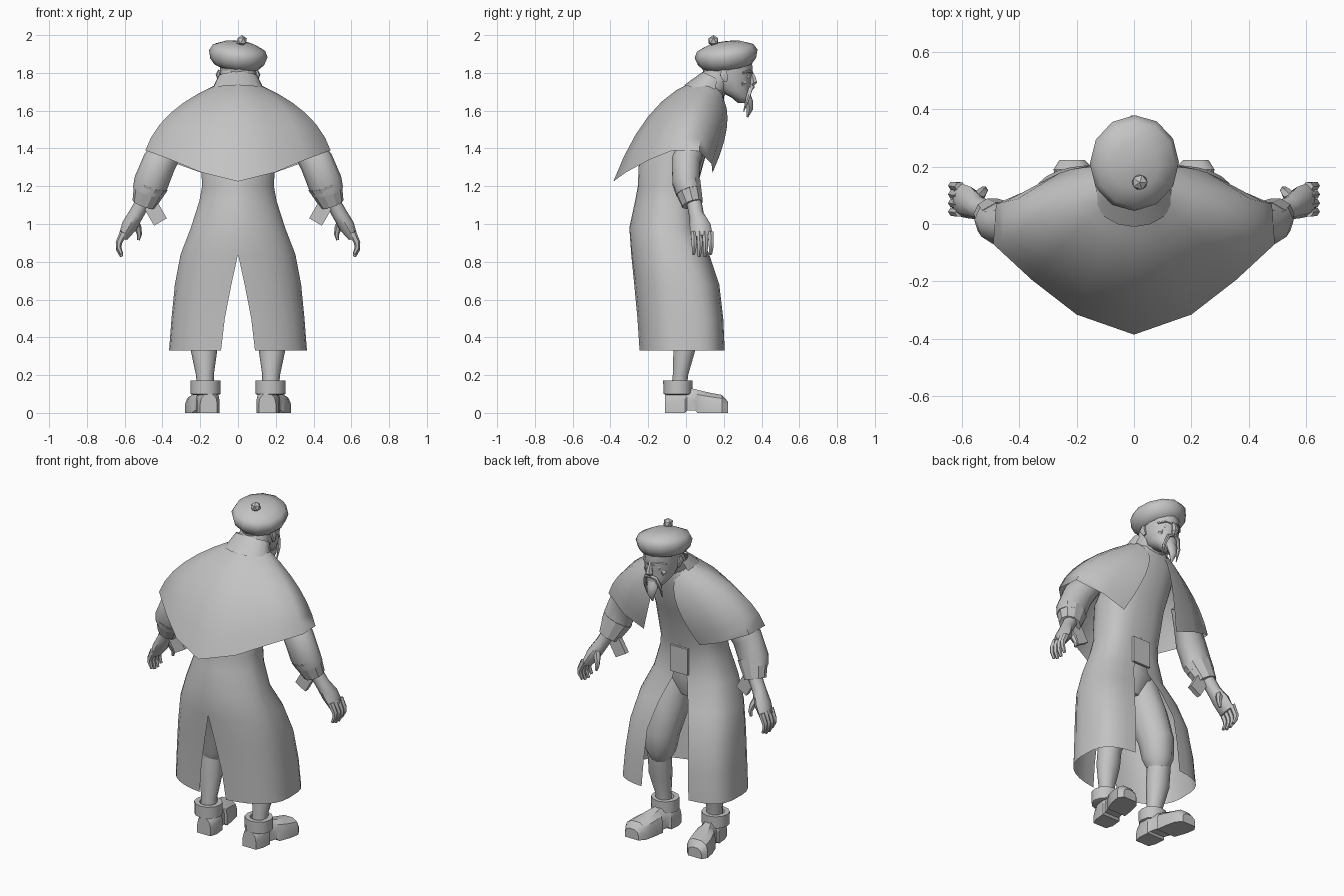
import bpy, bmesh, math
from mathutils import Vector, Matrix

cube = bpy.data.objects.get("Cube")
if cube:
    bpy.data.objects.remove(cube, do_unlink=True)

GREY = 0.55
clay = bpy.data.materials.new("plain grey")
clay.use_nodes = True
clay.diffuse_color = (GREY, GREY, GREY, 1)
clay.node_tree.nodes["Principled BSDF"].inputs["Base Color"].default_value = (GREY, GREY, GREY, 1)


def finish(name, bm, mirror=False, angle=40):
    """Turn a bmesh into a shaded object, optionally mirrored across x."""
    bmesh.ops.recalc_face_normals(bm, faces=bm.faces)
    mesh = bpy.data.meshes.new(name)
    bm.to_mesh(mesh)
    bm.free()
    mesh.materials.append(clay)
    obj = bpy.data.objects.new(name, mesh)
    bpy.context.collection.objects.link(obj)
    bpy.ops.object.select_all(action='DESELECT')
    obj.select_set(True)
    bpy.context.view_layer.objects.active = obj
    bpy.ops.object.shade_smooth_by_angle(angle=math.radians(angle))
    if mirror:
        mod = obj.modifiers.new("Mirror", 'MIRROR')
        mod.use_clip = True
    return obj


def loft(name, rows, closed=True, caps=True, mirror=False, angle=40):
    """Skin a list of equal-length point rows."""
    bm = bmesh.new()
    grid = [[bm.verts.new(p) for p in row] for row in rows]
    n = len(rows[0])
    for a, b in zip(grid, grid[1:]):
        for i in range(n if closed else n - 1):
            j = (i + 1) % n
            bm.faces.new((a[i], a[j], b[j], b[i]))
    if closed and caps:
        bm.faces.new(grid[0])
        bm.faces.new(grid[-1])
    bmesh.ops.remove_doubles(bm, verts=bm.verts, dist=0.0005)
    return finish(name, bm, mirror, angle)


def oval(z, cy, rx, ry, sides=12, cx=0):
    turn = [2 * math.pi * i / sides for i in range(sides)]
    return [Vector((cx + rx * math.sin(a), cy - ry * math.cos(a), z)) for a in turn]


def tube(name, stations, sides=8, mirror=True, caps=True, angle=50):
    """Limb through stations of x, y, z, sideways radius, depth radius."""
    pts = [Vector(s[:3]) for s in stations]
    rows = []
    for i, s in enumerate(stations):
        d = (pts[min(i + 1, len(pts) - 1)] - pts[max(i - 1, 0)]).normalized()
        side = d.cross(Vector((0, 1, 0))).normalized()
        deep = side.cross(d)
        ring = [2 * math.pi * k / sides for k in range(sides)]
        rows.append([pts[i] + side * s[3] * math.cos(a) + deep * s[4] * math.sin(a) for a in ring])
    return loft(name, rows, True, caps, mirror, angle)


def box(name, centre, size, tilt=0, mirror=False):
    bm = bmesh.new()
    mat = Matrix.Translation(centre) @ Matrix.Rotation(tilt, 4, 'Y') @ Matrix.Diagonal((*size, 1))
    bmesh.ops.create_cube(bm, size=1, matrix=mat)
    return finish(name, bm, mirror)


def ball(name, centre, radius, mirror=False, detail=2):
    bm = bmesh.new()
    bmesh.ops.create_icosphere(bm, subdivisions=detail, radius=radius, matrix=Matrix.Translation(centre))
    return finish(name, bm, mirror)


# Long coat: height, half width, back, front, back slit, front opening, back and front squareness
COAT = [(1.72, .09, .05, .2, 0, 0, 1, .8), (1.62, .2, -.08, .2, 0, 0, 1.1, .8),
        (1.42, .2, -.245, .12, 0, 0, 1.15, .8), (1.2, .19, -.255, .06, 0, 0, 1.15, .7),
        (1.12, .205, -.27, .05, 0, .02, 1.15, .7), (.98, .25, -.3, .06, 0, .05, 1.1, .7),
        (.84, .305, -.29, .125, 0, .1, 1, .65), (.68, .335, -.275, .18, .035, .14, .95, .6),
        (.5, .352, -.26, .2, .07, .15, .9, .55), (.33, .365, -.25, .208, .09, .16, .88, .55)]
COLS = 14
coat = []
for z, hw, back, front, slit, gap, back_pow, front_pow in COAT:
    start = math.asin((slit / hw) ** (1 / back_pow))
    end = math.pi - math.asin((gap / hw) ** (1 / front_pow))
    row = []
    for i in range(COLS + 1):
        a = start + (end - start) * i / COLS
        c = math.cos(a)
        power = back_pow if c > 0 else front_pow
        x = hw * abs(math.sin(a)) ** power
        y = (back + front) / 2 - (front - back) / 2 * math.copysign(abs(c) ** power, c)
        row.append((x if x > .001 else 0, y, z))
    coat.append(row)
loft("long_coat", coat, closed=False, mirror=True, angle=60)

# Hanging belt flap
box("belt_flap", (0, .062, 1.1), (.12, .015, .16))

# Shoulder cape: neck, middle and hem point of each column, back to front
CAPE = [((0, .03, 1.75), (0, -.2, 1.57), (0, -.385, 1.225)),
        ((.05, .05, 1.75), (.14, -.165, 1.57), (.2, -.315, 1.275)),
        ((.09, .08, 1.745), (.26, -.08, 1.585), (.355, -.195, 1.34)),
        ((.11, .12, 1.74), (.36, -.01, 1.585), (.49, -.07, 1.39)),
        ((.1, .16, 1.72), (.35, .1, 1.57), (.48, .07, 1.385)),
        ((.09, .19, 1.69), (.22, .19, 1.53), (.33, .135, 1.32)),
        ((.06, .2, 1.66), (.095, .215, 1.5), (.19, .14, 1.27))]
STEPS = 6
cape = []
for k in range(STEPS + 1):
    t = k / STEPS
    weights = ((1 - t) * (1 - 2 * t), 4 * t * (1 - t), t * (2 * t - 1))
    cape.append([sum((Vector(p) * w for p, w in zip(col, weights)), Vector()) for col in CAPE])
loft("shoulder_cape", cape, closed=False, mirror=True, angle=60)

# Neck and open collar
tube("neck", [(0, .1, 1.66, .1, .07), (0, .15, 1.74, .095, .08), (0, .2, 1.82, .09, .1)], 12, mirror=False)
collar = []
for rx, depth, lift in ((.14, .11, 0), (.106, .055, .07)):
    arc = [math.pi * (i / 10 - .5) * 1.3 for i in range(11)]
    collar.append([(rx * math.sin(a), .1 + lift * .6 - depth * math.cos(a),
                    1.71 + lift + .025 * math.cos(a)) for a in arc])
loft("collar", collar, closed=False, angle=60)

# Head and face
HEAD = [(1.64, .305, .025, .03), (1.67, .29, .055, .05), (1.71, .25, .08, .09),
        (1.76, .225, .092, .12), (1.8, .222, .098, .13), (1.86, .215, .1, .135)]
loft("head", [oval(*h, sides=14) for h in HEAD], angle=60)
tube("nose", [(0, .342, 1.81, .01, .01), (0, .353, 1.775, .015, .018),
              (0, .358, 1.75, .022, .022), (0, .348, 1.735, .014, .012)], 6, mirror=False)
tube("brow", [(.012, .345, 1.8, .009, .012), (.045, .332, 1.809, .01, .012),
              (.078, .3, 1.799, .006, .008)], 6)
ball("eye", (.04, .322, 1.78), .014, True)
tube("cheek", [(.045, .308, 1.765, .012, .012), (.055, .3, 1.745, .022, .018),
               (.05, .295, 1.715, .012, .012)], 6)
tube("ear", [(.098, .2, 1.815, .008, .015), (.106, .2, 1.79, .012, .022),
             (.097, .21, 1.755, .007, .012)], 6)
tube("moustache", [(.004, .352, 1.726, .009, .012), (.035, .342, 1.715, .011, .012),
                   (.052, .325, 1.66, .01, .011), (.052, .305, 1.595, .003, .003)], 6)
tube("goatee", [(0, .318, 1.69, .03, .02), (0, .33, 1.65, .036, .024),
                (0, .338, 1.61, .024, .018), (0, .325, 1.565, .005, .004)], 8, mirror=False)

# Beret with pompom
BERET = [(0, .105), (.008, .13), (.035, .155), (.078, .168), (.11, .15), (.135, .085), (.142, .012)]
tilt = (Matrix.Translation((-.008, .222, 1.825)) @ Matrix.Rotation(.13, 4, 'X')
        @ Matrix.Rotation(.12, 4, 'Y'))
loft("beret", [[tilt @ p for p in oval(z, 0, r * .93, r)] for z, r in BERET], angle=45)
ball("pompom", (.02, .145, 1.97), .03, detail=1)

# Sleeves and cuffs
tube("sleeve", [(.28, .06, 1.5, .05, .05), (.35, .035, 1.42, .075, .07), (.415, 0, 1.33, .09, .08),
                (.46, 0, 1.22, .092, .075), (.475, .015, 1.17, .085, .07)], 10)
tube("cuff", [(.46, .005, 1.21, .093, .076), (.498, .035, 1.105, .064, .058)], 10, angle=30)
box("cuff_flap", (.443, .035, 1.067), (.13, .03, .078), -math.pi / 3, True)

# Hands
tube("palm", [(.5, .042, 1.12, .04, .04), (.54, .055, 1.05, .04, .04),
              (.575, .075, .99, .042, .056), (.608, .085, .93, .026, .058)], 8)
for i, finger in enumerate(("little", "ring", "middle", "index")):
    y = .04 + .03 * i
    drop = .012 * (i % 3 == 0)
    tube(finger + "_finger", [(.606, y, .955, .02, .017), (.631, y + .003, .9, .017, .016),
                              (.632, y + .003, .865 + drop, .014, .014),
                              (.616, y, .828 + drop, .009, .009)], 6)
tube("thumb", [(.555, .08, 1.03, .025, .022), (.53, .108, .98, .019, .018),
               (.522, .118, .945, .014, .014), (.528, .12, .915, .008, .008)], 6)

# Breeches and lower legs
loft("breeches_seat", [oval(1.13, -.1, .17, .13), oval(.98, -.1, .19, .15), oval(.86, -.09, .12, .1)])
tube("breeches_leg", [(.11, -.09, .95, .105, .12), (.13, -.03, .76, .108, .12), (.155, .01, .6, .1, .105),
                      (.165, .01, .49, .09, .088), (.172, 0, .44, .062, .065)], 10)
tube("shin", [(.178, .005, .47, .068, .065), (.18, -.01, .33, .07, .06),
              (.175, -.03, .2, .047, .042), (.172, -.035, .12, .045, .045)], 10)

# Boots: y, centre x, half width, height, underside
BOOT = [(-.112, .155, .045, .1, 0), (-.07, .157, .06, .13, 0), (-.005, .163, .06, .135, 0),
        (.005, .165, .05, .135, .012), (.05, .178, .052, .125, .012), (.06, .18, .064, .122, 0),
        (.13, .198, .072, .106, 0), (.19, .21, .07, .095, 0), (.222, .215, .045, .06, 0)]
boot = []
for y, cx, w, h, base in BOOT:
    half = [(w, base), (w, h * .5), (w * .85, h * .8), (w * .4, h)]
    boot.append([(cx + x, y, z) for x, z in half] + [(cx - x, y, z) for x, z in reversed(half)])
loft("boot", boot, mirror=True, angle=35)

# Turned-down boot tops
TOPS = [(.095, .065, .06), (.1, .08, .076), (.172, .08, .078), (.172, .05, .05), (.13, .045, .045)]
loft("boot_top", [oval(z, -.043, rx, ry, 12, .172) for z, rx, ry in TOPS], mirror=True, angle=35)
